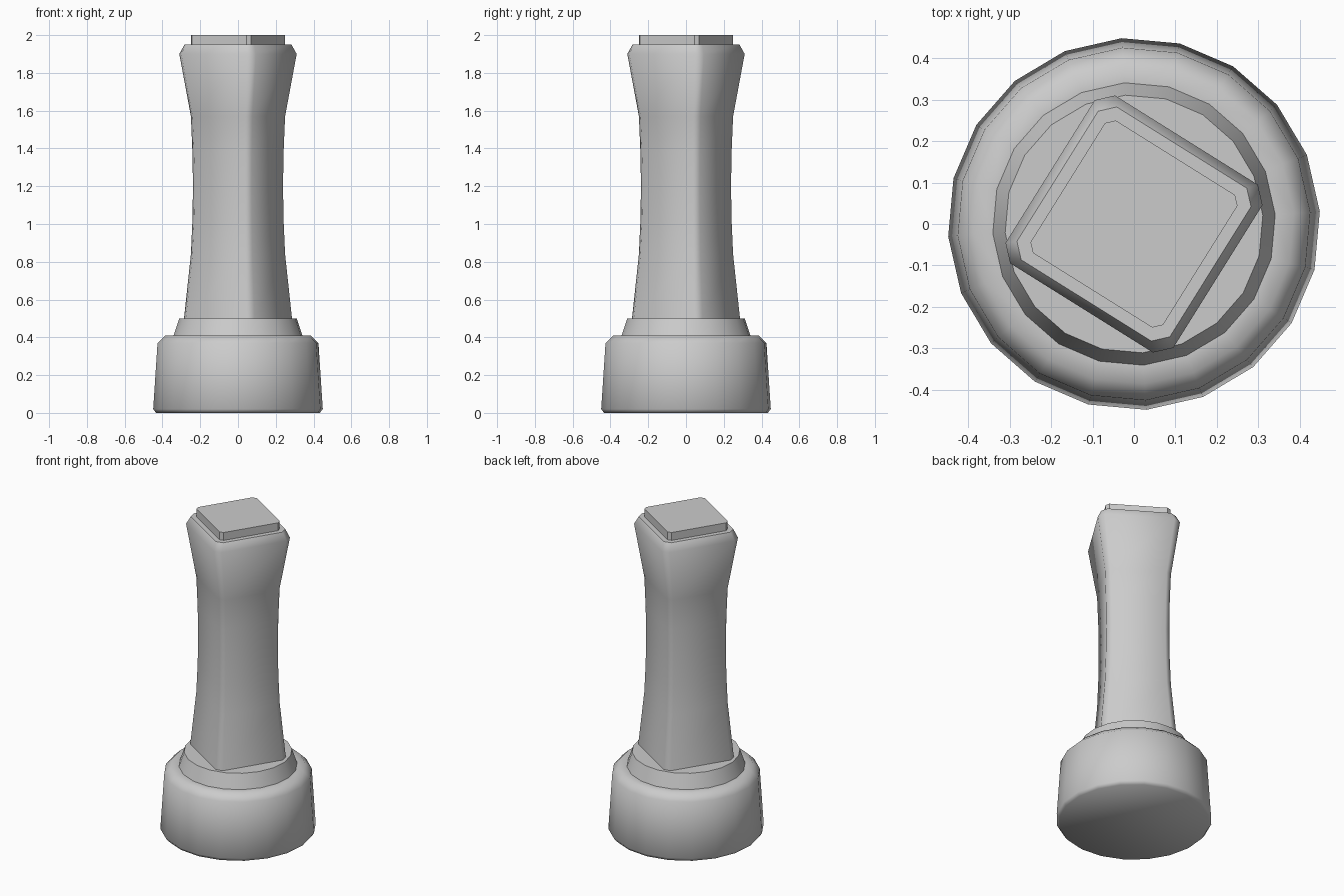
import bpy, bmesh
from math import cos, sin, radians

if "Cube" in bpy.data.objects:
    bpy.data.objects.remove(bpy.data.objects["Cube"])


def ring_angles(sides, offset):
    return [radians(offset + i * 360 / sides) for i in range(sides)]


def square_angles(turn, half):
    # Square with cut corners: two points either side of each corner
    return [radians(turn + i * 90 + s * half) for i in range(4) for s in (-1, 1)]


def loft(name, angles_for, profile, sharp=40):
    # Stack rings of (radius, z) and close both ends
    bm = bmesh.new()
    rings = []
    for r, z in profile:
        rings.append([bm.verts.new((r * cos(a), r * sin(a), z)) for a in angles_for])
    n = len(angles_for)
    for lo, hi in zip(rings, rings[1:]):
        for i in range(n):
            j = (i + 1) % n
            bm.faces.new((lo[i], lo[j], hi[j], hi[i]))
    bm.faces.new(rings[0][::-1])
    bm.faces.new(rings[-1])
    mesh = bpy.data.meshes.new(name)
    bm.to_mesh(mesh)
    bm.free()
    obj = bpy.data.objects.new(name, mesh)
    bpy.context.collection.objects.link(obj)
    bpy.ops.object.select_all(action='DESELECT')
    obj.select_set(True)
    bpy.context.view_layer.objects.active = obj
    bpy.ops.object.shade_smooth_by_angle(angle=radians(sharp))
    return obj


# Round foot with a stepped top
loft("round_base", ring_angles(20, 3.8),
     [(0.435, 0), (0.45, 0.02), (0.427, 0.37), (0.387, 0.41),
      (0.342, 0.41), (0.312, 0.50)], 60)

# Waisted square shaft flaring to a bevelled head
loft("square_shaft", square_angles(13, 4.6),
     [(0.29, 0.49), (0.289, 0.50), (0.252, 0.84), (0.244, 1.02), (0.241, 1.20),
      (0.244, 1.38), (0.252, 1.57), (0.314, 1.90), (0.286, 1.95)], 50)

# Thin plate on top
loft("top_plate", square_angles(13, 3.0), [(0.254, 1.94), (0.254, 2.0)], 30)
